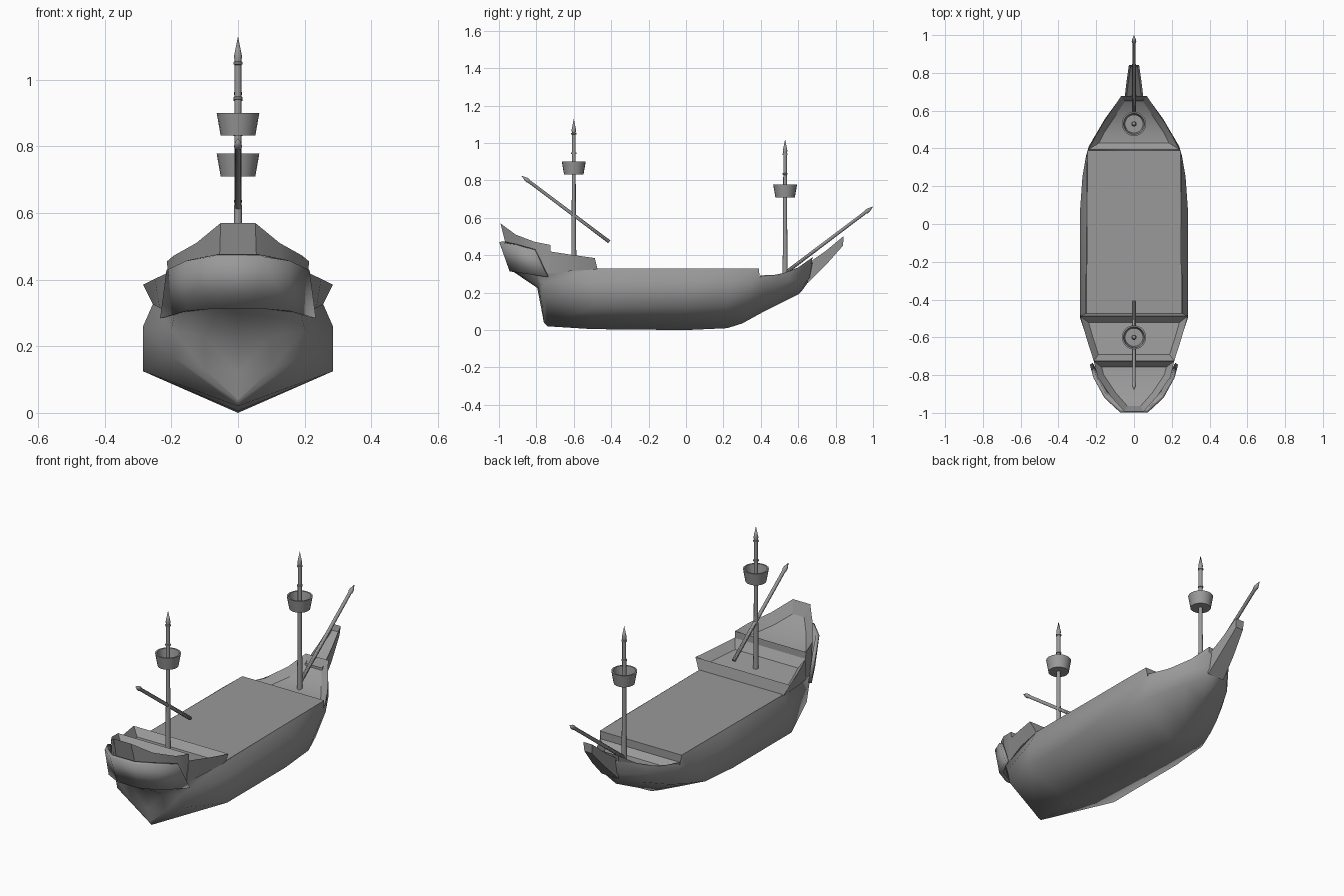
import bpy
import bmesh
from mathutils import Vector, Matrix

if "Cube" in bpy.data.objects:
    bpy.data.objects.remove(bpy.data.objects["Cube"], do_unlink=True)

GREY = (0.32, 0.32, 0.32, 1.0)
grey = bpy.data.materials.new("plain_grey")
grey.use_nodes = True
grey.diffuse_color = GREY
grey.node_tree.nodes["Principled BSDF"].inputs["Base Color"].default_value = GREY


def finish(name, bm, angle=0.6):
    """Turn a bmesh into a named, shaded object."""
    mesh = bpy.data.meshes.new(name)
    bm.to_mesh(mesh)
    bm.free()
    mesh.materials.append(grey)
    obj = bpy.data.objects.new(name, mesh)
    bpy.context.collection.objects.link(obj)
    bpy.ops.object.select_all(action="DESELECT")
    obj.select_set(True)
    bpy.context.view_layer.objects.active = obj
    bpy.ops.object.shade_smooth_by_angle(angle=angle)
    return obj


def add_points(bm, points, side=1):
    return [bm.verts.new((x * side, y, z)) for x, y, z in points]


def block(name, base, top, rim=0.0, depth=0.0):
    """Symmetric prism between two half outlines, with an optional sunken top."""
    bm = bmesh.new()
    bl, br = add_points(bm, base), add_points(bm, base, -1)
    tl, tr = add_points(bm, top), add_points(bm, top, -1)
    deck = []
    for i in range(len(top) - 1):
        j = i + 1
        deck.append(bm.faces.new((tl[i], tr[i], tr[j], tl[j])))
        bm.faces.new((bl[i], bl[j], br[j], br[i]))
        bm.faces.new((bl[i], tl[i], tl[j], bl[j]))
        bm.faces.new((br[i], br[j], tr[j], tr[i]))
    for k in (0, -1):
        bm.faces.new((bl[k], br[k], tr[k], tl[k]))
    bmesh.ops.recalc_face_normals(bm, faces=bm.faces[:])
    if rim:
        bmesh.ops.inset_region(bm, faces=deck, thickness=rim, use_even_offset=True)
        sunk = list({v for f in deck for v in f.verts})
        bmesh.ops.translate(bm, verts=sunk, vec=(0, 0, -depth))
    return finish(name, bm, 0.45)


def lathe(name, profile, start, direction=(0, 0, 1), sides=12):
    """Spin a (radius, height) profile and aim it along a direction."""
    bm = bmesh.new()
    verts = [bm.verts.new((r, 0, h)) for r, h in profile]
    edges = [bm.edges.new(pair) for pair in zip(verts, verts[1:])]
    bmesh.ops.spin(bm, geom=verts + edges, axis=(0, 0, 1), cent=(0, 0, 0),
                   steps=sides, angle=6.283185307)
    bmesh.ops.remove_doubles(bm, verts=bm.verts[:], dist=0.0002)
    bmesh.ops.recalc_face_normals(bm, faces=bm.faces[:])
    turn = Vector(direction).to_track_quat("Z", "Y").to_matrix().to_4x4()
    bm.transform(Matrix.Translation(start) @ turn)
    return finish(name, bm)


# Hull: four long lines from the stern round to the bow
keel = [(0, -.76, .04), (0, -.755, .035), (0, -.74, .02), (0, -.5, .005),
        (0, 0, 0), (0, .22, .01), (0, .3, .035), (0, .4, .09),
        (0, .54, .16), (0, .6, .19), (0, .62, .21)]
chine = [(0, -.775, .12), (.1, -.77, .13), (.2, -.75, .17), (.285, -.5, .125),
         (.285, 0, .125), (.27, .22, .13), (.235, .33, .15), (.2, .42, .17),
         (.115, .55, .21), (.045, .63, .24), (0, .645, .245)]
wale = [(0, -.795, .225), (.1, -.79, .23), (.2, -.77, .25), (.285, -.48, .26),
        (.285, .08, .26), (.273, .25, .26), (.254, .36, .26), (.24, .41, .26),
        (.155, .555, .265), (.065, .66, .28), (0, .667, .285)]
sheer = [(0, -.935, .32), (.06, -.93, .32), (.19, -.8, .3), (.255, -.475, .328),
         (.25, 0, .33), (.25, .22, .33), (.246, .388, .33), (.24, .395, .28),
         (.155, .55, .31), (.068, .675, .36), (0, .68, .36)]
bm = bmesh.new()
for side in (1, -1):
    rows = [add_points(bm, line, side) for line in (keel, chine, wale, sheer)]
    for low, high in zip(rows, rows[1:]):
        for i in range(len(low) - 1):
            bm.faces.new((low[i], low[i + 1], high[i + 1], high[i]))
bmesh.ops.remove_doubles(bm, verts=bm.verts[:], dist=0.0005)
bmesh.ops.recalc_face_normals(bm, faces=bm.faces[:])
finish("hull", bm, 1.2)

# Decks and raised ends
block("main_deck",
      [(.24, -.485, .27), (.235, .389, .26)],
      [(.252, -.485, .33), (.246, .389, .33)])
block("quarter_deck",
      [(.255, -.473, .325), (.235, -.62, .315), (.205, -.735, .3)],
      [(.285, -.488, .385), (.25, -.61, .402), (.213, -.725, .42)],
      rim=.034, depth=.04)
block("poop_deck",
      [(.205, -.72, .3), (.19, -.8, .3), (.135, -.885, .31), (.06, -.93, .32)],
      [(.213, -.725, .455), (.193, -.81, .472), (.125, -.91, .51), (.052, -.992, .57)],
      rim=.034, depth=.045)
block("fore_deck",
      [(.22, .395, .24), (.17, .5, .25), (.1, .6, .27), (.05, .65, .29)],
      [(.24, .395, .292), (.187, .5, .296), (.12, .6, .335), (.068, .678, .39)],
      rim=.034, depth=.03)
block("beak",
      [(.05, .65, .25), (.038, .75, .35), (.022, .84, .452)],
      [(.052, .65, .355), (.04, .75, .425), (.027, .842, .502)],
      rim=.01, depth=.025)

# Proud gallery band wrapped round the stern
upper = [(.207, -.81, .43), (.15, -.915, .458), (.07, -.99, .472)]
lower = [(.226, -.74, .285), (.15, -.88, .307), (.06, -.935, .316)]
bm = bmesh.new()
rows = [add_points(bm, line) + add_points(bm, line[::-1], -1) for line in (lower, upper)]
for i in range(len(rows[0]) - 1):
    bm.faces.new((rows[0][i], rows[0][i + 1], rows[1][i + 1], rows[1][i]))
gallery = finish("stern_gallery", bm)
thick = gallery.modifiers.new("thickness", "SOLIDIFY")
thick.thickness = .018
thick.offset = 0


# Masts with lookout baskets
def mast(name, y, foot, tip, basket):
    height = tip - foot
    bands = [height - .19, height - .085]
    profile = [(0, 0), (.014, 0), (.011, .3)]
    for h in bands:
        profile += [(.01, h), (.014, h + .002), (.014, h + .008), (.01, h + .01)]
    profile += [(.012, height - .06), (0, height)]
    lathe(name + "_mast", profile, (0, y, foot))
    lathe(name + "_basket",
          [(0, 0), (.052, 0), (.064, .068), (.056, .068), (.048, .02), (0, .02)],
          (0, y, basket), sides=20)


mast("aft", -.6, .35, 1.13, .832)
mast("fore", .53, .27, 1.02, .71)


# Slanted spars with pointed tips
def spar(name, start, end):
    run = Vector(end) - Vector(start)
    n = run.length
    lathe(name, [(0, 0), (.01, 0), (.009, n - .05), (.012, n - .045),
                 (.011, n - .03), (0, n)], start, run, sides=10)


spar("aft_yard", (0, -.41, .472), (0, -.88, .825))
spar("bowsprit", (0, .53, .305), (0, 1.0, .66))
